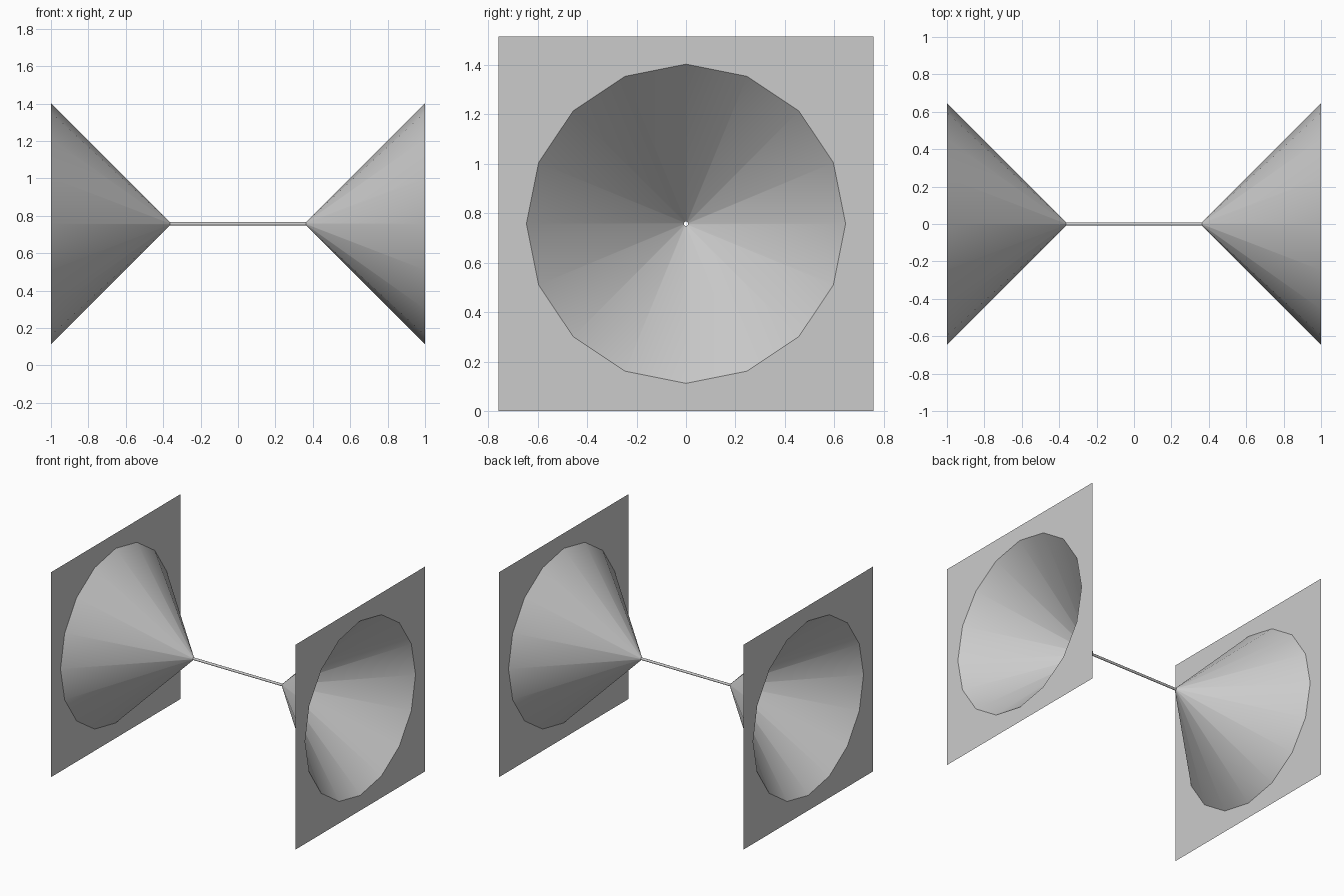
import bpy, bmesh
from math import cos, sin, pi, radians

SIDES = 16
HALF = 0.757        # half the plate, also the axis height
MOUTH = 0.645       # horn mouth radius
BORE = 0.009        # tube radius
NECK = 0.364        # x where the horn meets the tube

if "Cube" in bpy.data.objects:
    bpy.data.objects.remove(bpy.data.objects["Cube"], do_unlink=True)

grey = bpy.data.materials.new("plain grey")
grey.use_nodes = True
colour = (0.6, 0.6, 0.6, 1)
grey.diffuse_color = colour
grey.node_tree.nodes["Principled BSDF"].inputs["Base Color"].default_value = colour


def ring(bm, x, size, square=False):
    """One loop of points around the x axis, round or pushed out to a square."""
    points = []
    for i in range(SIDES):
        a = 2 * pi * i / SIDES
        y, z = cos(a), sin(a)
        r = size / max(abs(y), abs(z)) if square else size
        points.append(bm.verts.new((x, y * r, HALF + z * r)))
    return points


def loft(name, start, end):
    """An open skin between two rings, each given as (x, size, square)."""
    bm = bmesh.new()
    a, b = ring(bm, *start), ring(bm, *end)
    for i in range(SIDES):
        j = (i + 1) % SIDES
        bm.faces.new((a[i], a[j], b[j], b[i]))
    mesh = bpy.data.meshes.new(name)
    bm.to_mesh(mesh)
    bm.free()
    mesh.materials.append(grey)
    obj = bpy.data.objects.new(name, mesh)
    bpy.context.collection.objects.link(obj)
    bpy.ops.object.select_all(action="DESELECT")
    obj.select_set(True)
    bpy.context.view_layer.objects.active = obj
    bpy.ops.object.shade_smooth_by_angle(angle=radians(30))


# Thin tube joining the two horns
loft("tube", (-NECK, BORE, False), (NECK, BORE, False))

# Horn and square plate at each end, ordered so normals face outward
for side, s in (("left", 1), ("right", -1)):
    neck, mouth, edge = (s * NECK, BORE, False), (s, MOUTH, False), (s, HALF, True)
    horn = (neck, mouth) if s > 0 else (mouth, neck)
    plate = (mouth, edge) if s < 0 else (edge, mouth)
    loft(side + "_horn", *horn)
    loft(side + "_plate", *plate)
